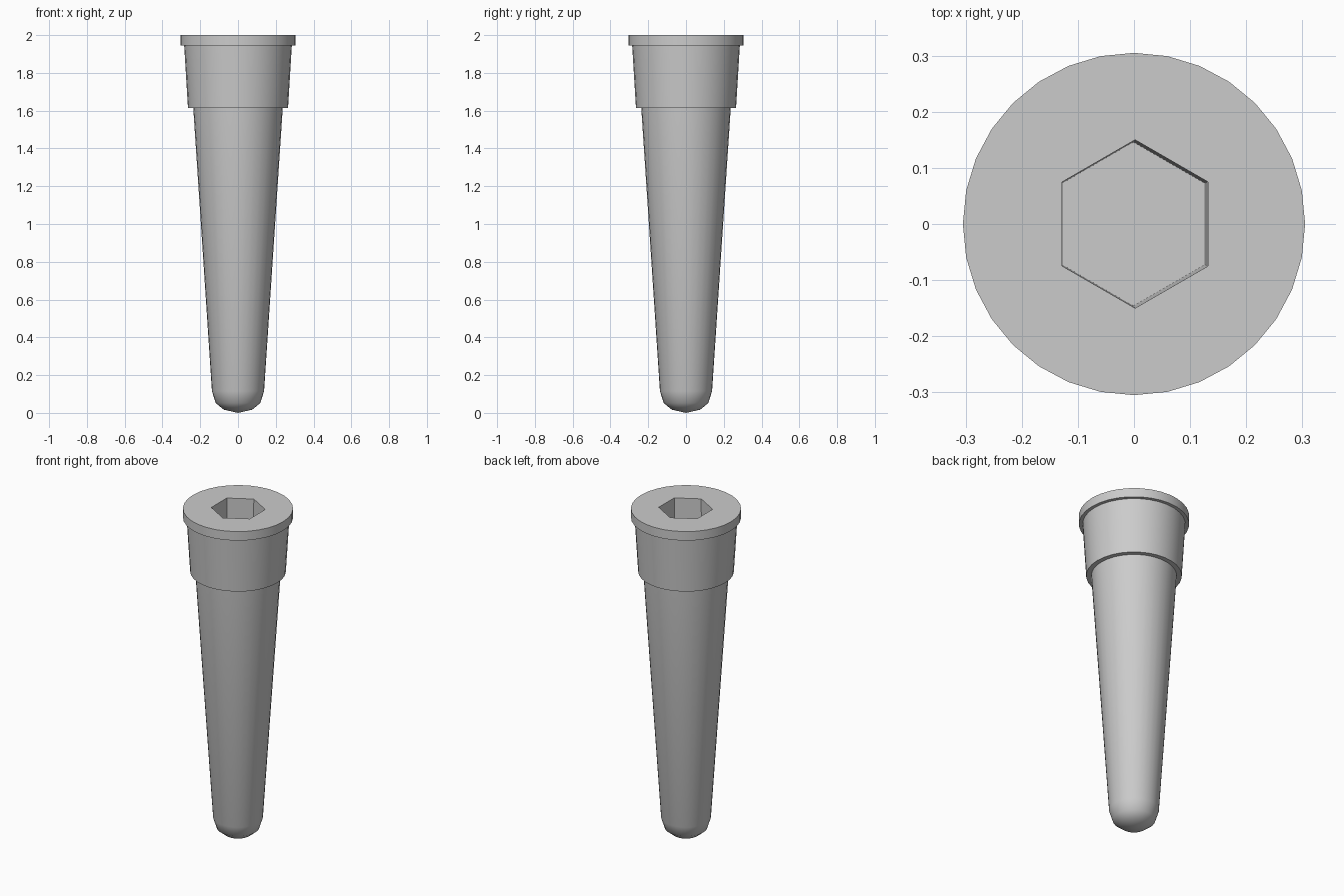
import bpy, bmesh, math

if "Cube" in bpy.data.objects:
    bpy.data.objects.remove(bpy.data.objects["Cube"])

SIDES = 32
metal = bpy.data.materials.new("plain grey")
metal.diffuse_color = (0.6, 0.6, 0.6, 1)
metal.use_nodes = True
metal.node_tree.nodes["Principled BSDF"].inputs["Base Color"].default_value = metal.diffuse_color


def ring(bm, radius, z, sides=SIDES, start=0.0, cx=0.0):
    step = 2 * math.pi / sides
    return [bm.verts.new((cx + radius * math.cos(start + i * step),
                          radius * math.sin(start + i * step), z))
            for i in range(sides)]


def bridge(bm, low, high):
    n = len(low)
    for i in range(n):
        j = (i + 1) % n
        bm.faces.new((low[i], low[j], high[j], high[i]))


def finish(bm, name):
    bmesh.ops.recalc_face_normals(bm, faces=bm.faces[:])
    mesh = bpy.data.meshes.new(name)
    bm.to_mesh(mesh)
    bm.free()
    mesh.materials.append(metal)
    obj = bpy.data.objects.new(name, mesh)
    bpy.context.collection.objects.link(obj)
    bpy.context.view_layer.objects.active = obj
    obj.select_set(True)
    bpy.ops.object.shade_smooth_by_angle(angle=math.radians(35))
    obj.select_set(False)
    return obj


# Stepped, tapered body with a rounded tip: (radius, height) from tip to top
profile = [(0.075, 0.017), (0.118, 0.052), (0.138, 0.115),
           (0.237, 1.615), (0.265, 1.615),     # shaft, collar step
           (0.285, 1.945), (0.305, 1.945),     # collar, rim step
           (0.305, 2.0)]
bm = bmesh.new()
rings = [ring(bm, r, z) for r, z in profile]
tip = bm.verts.new((0, 0, 0))
for i in range(SIDES):
    bm.faces.new((tip, rings[0][(i + 1) % SIDES], rings[0][i]))
for low, high in zip(rings, rings[1:]):
    bridge(bm, low, high)
bm.faces.new(rings[-1])
pin = finish(bm, "tapered_pin")

# Slightly tapered hexagonal socket cut into the top
bm = bmesh.new()
quarter = math.pi / 2
floor = ring(bm, 0.146, 1.75, 6, quarter, -0.001)
mouth = ring(bm, 0.150, 2.0, 6, quarter, 0.002)
lid = ring(bm, 0.150, 2.05, 6, quarter, 0.002)
bridge(bm, floor, mouth)
bridge(bm, mouth, lid)
bm.faces.new(floor)
bm.faces.new(lid)
cutter = finish(bm, "socket_cutter")
cutter.hide_render = True
cutter.display_type = 'WIRE'

cut = pin.modifiers.new("hex socket", 'BOOLEAN')
cut.operation = 'DIFFERENCE'
cut.solver = 'EXACT'
cut.object = cutter
bpy.context.view_layer.objects.active = pin
pin.select_set(True)
bpy.ops.object.modifier_apply(modifier=cut.name)
bpy.data.objects.remove(cutter, do_unlink=True)
bpy.ops.object.shade_smooth_by_angle(angle=math.radians(35))
